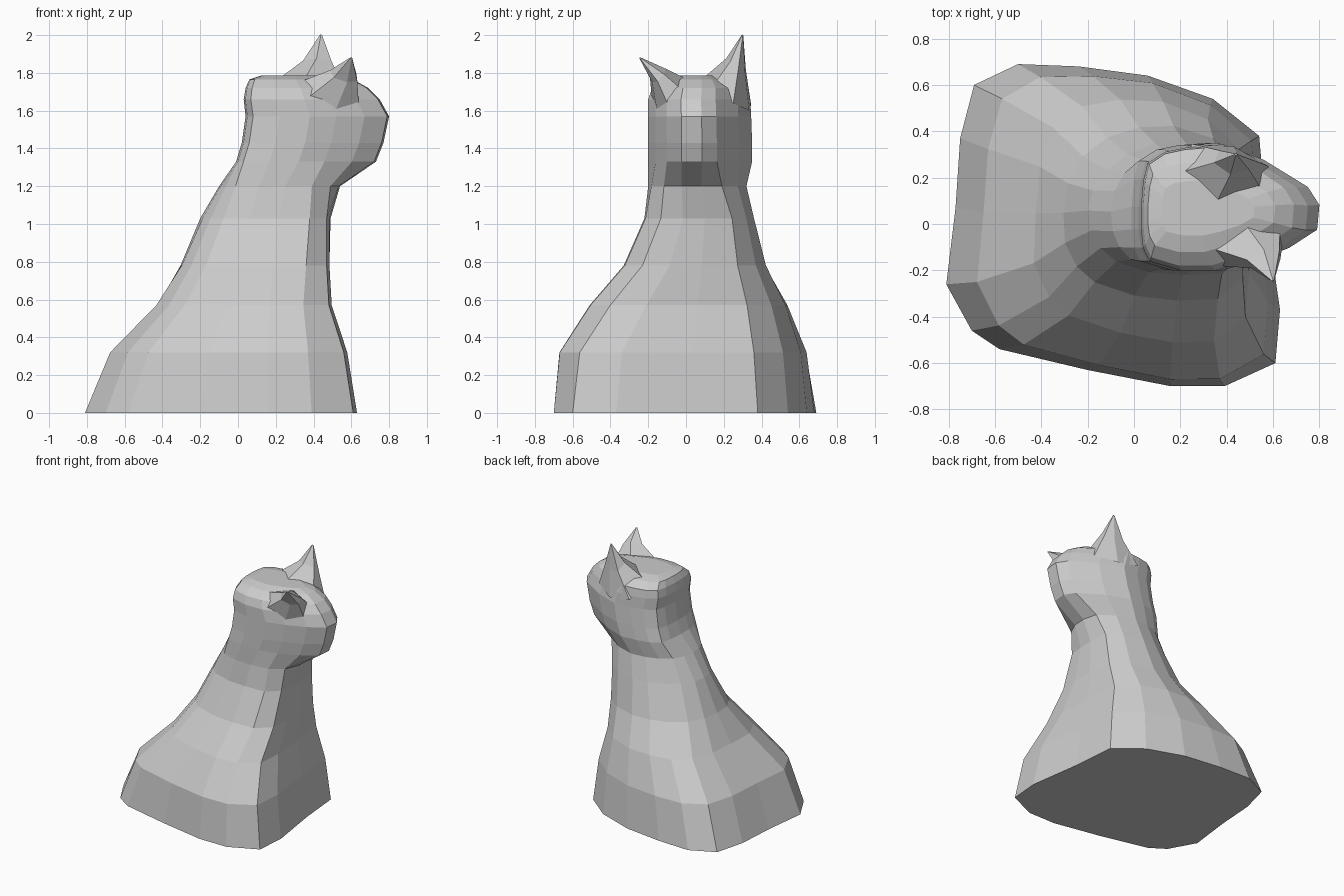
import bpy, bmesh
from mathutils import Vector


def loft(name, rings):
    bm = bmesh.new()
    loops = [[bm.verts.new(p) for p in r] for r in rings]
    for a, b in zip(loops, loops[1:]):
        n = len(a)
        for i in range(n):
            j = (i + 1) % n
            bm.faces.new((a[i], a[j], b[j], b[i]))
    bm.faces.new(loops[0][::-1])
    bm.faces.new(loops[-1])
    bmesh.ops.recalc_face_normals(bm, faces=bm.faces)
    me = bpy.data.meshes.new(name)
    bm.to_mesh(me)
    bm.free()
    ob = bpy.data.objects.new(name, me)
    bpy.context.collection.objects.link(ob)
    return ob


def unit(outline):
    # rescale an outline to the 0..1 square
    xs, ys = zip(*outline)
    return [((x - min(xs)) / (max(xs) - min(xs)), (y - min(ys)) / (max(ys) - min(ys)))
            for x, y in outline]


# Plan outlines: broad chest, rounder neck, and head tapering to the muzzle
chest = unit([(.57, .05), (.54, .39), (.34, .55), (.06, .65), (-.24, .69), (-.5, .7),
              (-.69, .61), (-.75, .38), (-.77, .08), (-.81, -.25), (-.70, -.45), (-.58, -.53),
              (-.2, -.62), (.16, -.69), (.39, -.69), (.61, -.59), (.63, -.36)])
neck = unit([(1, .55), (.97, .8), (.82, .93), (.6, 1), (.42, .98), (.25, .9),
             (.12, .78), (.03, .63), (0, .48), (.02, .33), (.08, .2), (.18, .1),
             (.38, .02), (.6, 0), (.84, .01), (.97, .15), (.99, .35)])
head = unit([(.8, .09), (.75, .17), (.56, .29), (.38, .36), (.25, .35), (.15, .33),
             (.07, .28), (.05, .2), (.04, .08), (.04, -.02), (.05, -.1), (.08, -.16),
             (.22, -.2), (.38, -.2), (.52, -.16), (.67, -.10), (.79, -.02)])
shapes = [chest, neck, head, head]

# z, x range, y range, outline blend (0 chest, 1 neck, 2 head)
sections = [
    (0, -.81, .63, -.70, .69, 0), (.32, -.68, .58, -.67, .65, .12),
    (.57, -.44, .50, -.51, .55, .4), (.78, -.31, .49, -.33, .43, .75),
    (1.03, -.20, .49, -.22, .36, 1), (1.20, -.10, .54, -.20, .32, 1.35),
    (1.33, -.01, .73, -.20, .35, 2), (1.43, .02, .77, -.20, .35, 2),
    (1.57, .04, .80, -.20, .345, 2), (1.66, .03, .75, -.20, .34, 2),
    (1.72, .04, .69, -.18, .33, 2), (1.765, .06, .61, -.12, .27, 2),
    (1.785, .12, .52, -.05, .19, 2)]
rings = []
for z, x0, x1, y0, y1, t in sections:
    k = int(t)
    ring = []
    for a, b in zip(shapes[k], shapes[k + 1]):
        u, v = a[0] + (b[0] - a[0]) * (t - k), a[1] + (b[1] - a[1]) * (t - k)
        ring.append((x0 + (x1 - x0) * u, y0 + (y1 - y0) * v, z))
    rings.append(ring)
loft("neck_and_head", rings)


def ear(name, base, mid, tip, f):
    # pointed ear: footprint shrinks along a bent axis, to a tiny tip
    c = sum((Vector(p) for p in base), Vector()) / len(base)
    levels = [(c, 1), (Vector(mid), f), (Vector(tip), .03)]
    loft(name, [[o + (Vector(p) - c) * s for p in base] for o, s in levels])


# Ears
ear("tall_ear", [(.58, .25, 1.64), (.43, .335, 1.60), (.25, .345, 1.63), (.19, .22, 1.75),
                 (.36, .10, 1.78), (.55, .15, 1.74)], (.43, .27, 1.84), (.44, .30, 2.0), .42)
ear("low_ear", [(.64, -.09, 1.62), (.63, -.01, 1.70), (.48, -.0, 1.77), (.32, -.10, 1.75),
                (.36, -.18, 1.66), (.52, -.155, 1.61)], (.565, -.15, 1.785), (.60, -.245, 1.88), .45)
